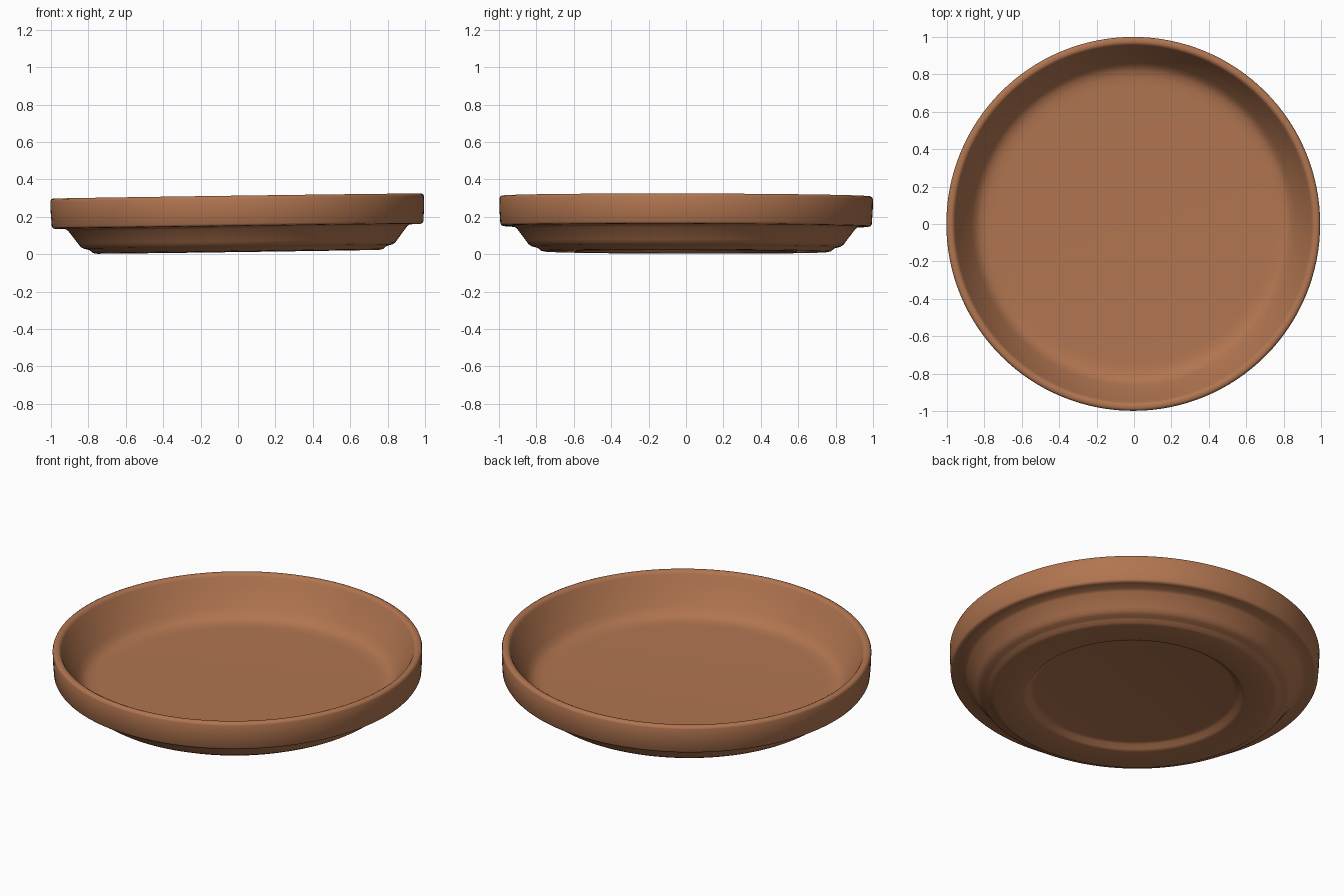
import bpy, bmesh, math
from mathutils import Matrix

if "Cube" in bpy.data.objects:
    bpy.data.objects.remove(bpy.data.objects["Cube"])

# terracotta material
clay = bpy.data.materials.new("terracotta")
clay.diffuse_color = (0.44, 0.178, 0.08, 1)
clay.use_nodes = True
clay.node_tree.nodes["Principled BSDF"].inputs["Base Color"].default_value = clay.diffuse_color

# cross-section (radius, height): recessed underside, foot, flared wall, rim band, inside
profile = [
    (0.0, 0.045), (0.54, 0.045), (0.565, 0.04), (0.58, 0.02), (0.60, 0.013),
    (0.755, 0.013), (0.775, 0.017), (0.79, 0.030), (0.80, 0.035),
    (0.825, 0.041), (0.842, 0.052), (0.855, 0.070), (0.905, 0.136), (0.92, 0.147),
    (0.975, 0.149), (0.987, 0.152), (0.993, 0.162), (0.998, 0.24),
    (0.999, 0.295), (0.995, 0.306), (0.985, 0.311), (0.97, 0.311), (0.96, 0.306),
    (0.953, 0.295), (0.935, 0.255), (0.865, 0.145), (0.845, 0.118), (0.82, 0.101),
    (0.785, 0.092), (0.74, 0.09), (0.0, 0.09),
]

SEG = 128
bm = bmesh.new()
rings = []
for r, z in profile:
    if r == 0:
        rings.append([bm.verts.new((0, 0, z))])
    else:
        rings.append([bm.verts.new((r * math.cos(2 * math.pi * i / SEG),
                                    r * math.sin(2 * math.pi * i / SEG), z))
                      for i in range(SEG)])
for a, b in zip(rings, rings[1:]):
    for i in range(SEG):
        j = (i + 1) % SEG
        if len(a) == 1:
            bm.faces.new((a[0], b[j], b[i]))
        elif len(b) == 1:
            bm.faces.new((a[i], a[j], b[0]))
        else:
            bm.faces.new((a[i], a[j], b[j], b[i]))
bmesh.ops.recalc_face_normals(bm, faces=bm.faces)

# the dish leans very slightly to its left
bm.transform(Matrix.Rotation(-0.0138, 4, 'Y') @ Matrix.Rotation(-0.002, 4, 'X'))

mesh = bpy.data.meshes.new("saucer")
bm.to_mesh(mesh)
bm.free()
mesh.materials.append(clay)
saucer = bpy.data.objects.new("saucer", mesh)
bpy.context.collection.objects.link(saucer)
bpy.context.view_layer.objects.active = saucer
saucer.select_set(True)
bpy.ops.object.shade_smooth_by_angle(angle=math.radians(50))
